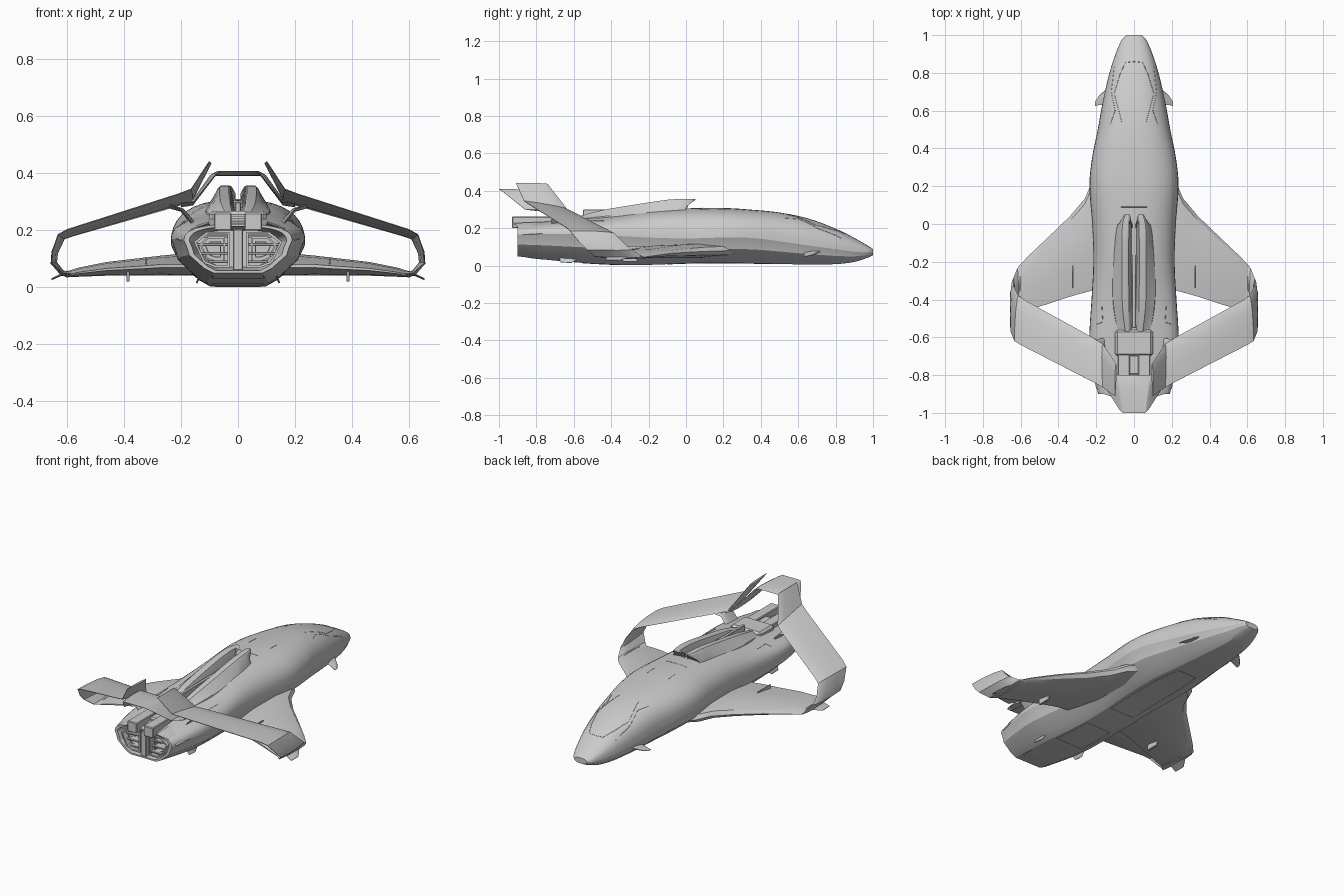
import bpy, bmesh, math
from mathutils import Vector
from mathutils.bvhtree import BVHTree

if "Cube" in bpy.data.objects:
    bpy.data.objects.remove(bpy.data.objects["Cube"])


def finish(name, bm, mirror=False, angle=30):
    bmesh.ops.recalc_face_normals(bm, faces=bm.faces)
    me = bpy.data.meshes.new(name)
    bm.to_mesh(me)
    bm.free()
    ob = bpy.data.objects.new(name, me)
    bpy.context.collection.objects.link(ob)
    if mirror:
        ob.modifiers.new("Mirror", 'MIRROR')
    bpy.ops.object.select_all(action='DESELECT')
    ob.select_set(True)
    bpy.context.view_layer.objects.active = ob
    bpy.ops.object.shade_smooth_by_angle(angle=math.radians(angle))
    return ob


def loft(name, rings, mirror=False, angle=30):
    """Skin closed rings of equal point count and cap both ends."""
    bm = bmesh.new()
    vs = [[bm.verts.new(p) for p in r] for r in rings]
    n = len(vs[0])
    for a, b in zip(vs, vs[1:]):
        for i in range(n):
            bm.faces.new((a[i], a[(i + 1) % n], b[(i + 1) % n], b[i]))
    bm.faces.new(vs[0])
    bm.faces.new(vs[-1])
    return finish(name, bm, mirror, angle)


def foil(name, stations, mirror=True):
    """Blade through (leading xyz, trailing xyz, thickness) stations."""
    prof = [(0, 0), (.06, .3), (.3, .5), (.65, .42), (1, .08),
            (1, -.08), (.65, -.42), (.3, -.5), (.06, -.3)]
    st = [(Vector(s[:3]), Vector(s[3:6]), s[6]) for s in stations]
    mids = [(a + b) / 2 for a, b, t in st]
    rings = []
    for i, (a, b, t) in enumerate(st):
        tang = mids[min(i + 1, len(st) - 1)] - mids[max(i - 1, 0)]
        nrm = (b - a).cross(tang).normalized()
        rings.append([a.lerp(b, u) + nrm * v * t for u, v in prof])
    return loft(name, rings, mirror)


def box(name, x, y, z, mirror=True, bevel=.004):
    bm = bmesh.new()
    bmesh.ops.create_cube(bm, size=1)
    for v in bm.verts:
        v.co = [r[0] + (c + .5) * (r[1] - r[0]) for c, r in zip(v.co, (x, y, z))]
    bmesh.ops.bevel(bm, geom=bm.edges[:], offset=bevel, segments=1, affect='EDGES')
    return finish(name, bm, mirror)


def smooth(table, steps):
    """Catmull-Rom interpolation of table rows."""
    out = []
    for i in range(len(table) - 1):
        p = [table[min(max(i + k, 0), len(table) - 1)] for k in (-1, 0, 1, 2)]
        for s in range(steps):
            t = s / steps
            out.append([b + .5 * t * (c - a + t * (2*a - 5*b + 4*c - d + t * (3*(b - c) + d - a)))
                        for a, b, c, d in zip(*p)])
    return out + [table[-1]]


# Fuselage: y, half width, belly z, crease z, top z
HULL = [(1.0, .042, .055, .07, .088), (.97, .068, .042, .07, .108), (.9, .098, .02, .074, .148),
        (.8, .13, .008, .088, .198), (.65, .165, .006, .108, .253), (.5, .192, .009, .13, .284),
        (.35, .222, .012, .148, .299), (.2, .236, .014, .15, .308), (0, .222, .012, .145, .306),
        (-.2, .215, .004, .15, .295), (-.4, .225, .006, .16, .268), (-.6, .236, .018, .168, .25),
        (-.75, .22, .032, .17, .238), (-.9, .19, .05, .165, .222)]


def section(y, w, zb, zm, zt):
    e = .8
    d = zm - zb
    half = [(w * math.cos(a) ** e, zm + (zt - zm) * math.sin(a) ** e)
            for a in [math.pi / 2 * (1 - k / 10) for k in range(1, 11)]]
    half += [(w * .94, zm - .22 * d), (w * .9, zm - .45 * d), (w * .62, zb + .14 * d), (w * .45, zb)]
    return ([(0, y, zt)] + [(x, y, z) for x, z in half] + [(0, y, zb)]
            + [(-x, y, z) for x, z in reversed(half)])


rings = [section(*r) for r in smooth(HULL, 4)]
# Recessed engine bay at the stern
for y, k in ((-.9, .9), (-.78, .84)):
    rings.append([(x * k, y, .14 + (z - .14) * k) for x, _, z in rings[-1]])
hull = loft("fuselage", rings, angle=24)

# Engine bay: rim frames, slats and keel post
box("engine_center_post", (-.018, .018), (-.9, -.76), (.058, .205), mirror=False)
for k in range(4):
    z = .085 + k * .03
    box("engine_slat", (.03, (.105, .13, .145, .12)[k]), (-.88 + .01 * k, -.76), (z, z + .01), bevel=.002)
for s, y in ((1, -.89), (.72, -.86), (.45, -.83)):
    hexa = [(.03, .195), (.11, .195), (.155, .16), (.12, .085), (.08, .07), (.03, .07)]
    cx, cz = .085, .135

    def ring(y, k):
        return [(cx + (x - cx) * s * k, y, cz + (z - cz) * s * k) for x, z in hexa]
    bm = bmesh.new()
    loops = [[bm.verts.new(p) for p in r] for r in
             (ring(y, 1), ring(y, .86), ring(-.77, .86), ring(-.77, 1))]
    for a, b in zip(loops, loops[1:] + loops[:1]):
        for i in range(6):
            bm.faces.new((a[i], a[(i + 1) % 6], b[(i + 1) % 6], b[i]))
    finish("engine_nozzle", bm, True)

# Stern plates and exhaust deck
box("exhaust_block", (.022, .085), (-.93, -.6), (.2, .262))
box("deck_bridge", (-.1, .1), (-.7, -.56), (.2, .268), mirror=False, bevel=.012)
box("deck_step", (-.06, .06), (-.8, -.69), (.2, .25), mirror=False, bevel=.008)
foil("stern_side_plate", [(.1, -.7, .225, .1, -.92, .225, .016), (.17, -.7, .205, .16, -.9, .205, .016),
                          (.225, -.68, .168, .2, -.87, .165, .012)])
foil("stern_lower_plate", [(0, -.7, .035, 0, -.88, .05, .016), (.09, -.7, .035, .085, -.88, .05, .016),
                           (.16, -.68, .085, .14, -.86, .09, .014)])

# Twin dorsal pods: y, inner x, outer top x, outer base x, top z
PODS = [(.05, .022, .052, .07, .357), (0, .026, .066, .098, .357), (-.1, .028, .07, .112, .352),
        (-.3, .028, .07, .122, .322), (-.45, .026, .066, .115, .296), (-.58, .022, .05, .09, .262)]
pod_rings = []
for i, (y, xi, xt, xo, zt) in enumerate(smooth(PODS, 3)):
    zb = .235 if y < 0 else .235 + y * 1.6
    zmid = zb + (zt - zb) * .45
    lean = .05 if y > .02 else 0
    pod_rings.append([(.008, y - lean, zb), (.01, y - lean, zmid), (xi, y, zt - .003), (xi + .006, y, zt),
                      (xt - .006, y, zt), (xt, y, zt - .006), (xo * .92, y - lean / 2, zmid),
                      (xo, y - lean, zb)])
loft("dorsal_pod", pod_rings, True, 20)
box("pod_spine_channel", (-.01, .01), (-.55, .03), (.25, .3), mirror=False, bevel=.003)

# Lower wings
foil("lower_wing", [(.12, .33, .08, .12, -.34, .075, .075), (.22, .23, .08, .22, -.352, .075, .075),
                    (.26, .135, .078, .27, -.365, .075, .07), (.34, .04, .073, .34, -.385, .07, .062),
                    (.46, -.075, .066, .46, -.425, .063, .048), (.56, -.17, .054, .55, -.45, .052, .032),
                    (.612, -.225, .045, .59, -.46, .045, .02)])
# Swept ring: tip panel, upper band, upturned fin
foil("ring_band", [(.58, -.2, .046, .575, -.45, .045, .02), (.618, -.235, .05, .615, -.49, .05, .02),
                   (.64, -.29, .085, .655, -.53, .085, .02), (.637, -.33, .12, .652, -.57, .125, .02),
                   (.612, -.38, .172, .632, -.62, .185, .02), (.575, -.405, .185, .6, -.64, .203, .02),
                   (.22, -.6, .285, .21, -.84, .328, .018), (.165, -.635, .302, .165, -.865, .345, .017),
                   (.095, -.74, .437, .1, -.91, .442, .01)])
foil("tail_bridge", [(-x, a, z, -x2, b, z2, .014) for x, a, z, x2, b, z2 in
                     ((.2, -.62, .285, .2, -.81, .295), (.165, -.65, .29, .155, -.86, .3),
                      (.1, -.79, .385, .075, -.985, .4), (.085, -.8, .395, .06, -1.0, .408))]
     + [(x, a, z, x2, b, z2, .014) for x, a, z, x2, b, z2 in
        ((.085, -.8, .395, .06, -1.0, .408), (.1, -.79, .385, .075, -.985, .4),
         (.165, -.65, .29, .155, -.86, .3), (.2, -.62, .285, .2, -.81, .295))], mirror=False)
foil("ring_strut", [(.235, -.6, .28, .24, -.72, .29, .014), (.195, -.61, .27, .2, -.72, .275, .014),
                    (.14, -.6, .21, .14, -.72, .2, .014)])

# Small fins, skids and nose canards
foil("tip_winglet", [(.6, -.27, .055, .6, -.42, .055, .01), (.655, -.36, .028, .655, -.43, .028, .006)])
foil("nose_canard", [(.14, .72, .075, .14, .635, .075, .012), (.185, .68, .058, .185, .63, .058, .008),
                     (.205, .65, .05, .205, .625, .05, .004)])
foil("belly_fin", [(.13, -.56, .05, .13, -.68, .05, .01), (.145, -.61, .015, .145, -.67, .018, .006)])
box("wing_skid", (.38, .392), (-.34, -.26), (.02, .06), bevel=.003)
box("wing_slot", (.32, .325), (-.34, -.22), (.06, .106), bevel=.001)

# Panel seams draped over the fuselage
tree = BVHTree.FromObject(hull, bpy.context.evaluated_depsgraph_get())


def seam(name, pts, below=False):
    cu = bpy.data.curves.new(name, 'CURVE')
    cu.dimensions = '3D'
    cu.bevel_depth = .0018
    cu.bevel_resolution = 0
    for sx in (1, -1):
        path = []
        for a, b in zip(pts, pts[1:]):
            for k in range(8):
                p = Vector(a).lerp(Vector(b), k / 7)
                hit = tree.ray_cast(Vector((p.x * sx, p.y, -1 if below else 1)),
                                    Vector((0, 0, 1 if below else -1)))[0]
                if hit:
                    path.append(hit)
        sp = cu.splines.new('POLY')
        sp.points.add(len(path) - 1)
        for q, h in zip(sp.points, path):
            q.co = (*h, 1)
    bpy.context.collection.objects.link(bpy.data.objects.new(name, cu))


seam("canopy_seam", [(0, .86), (.045, .855), (.075, .79), (.105, .69), (.08, .6), (.065, .54)])
seam("canopy_side_seam", [(.105, .83), (.12, .7), (.1, .6), (.125, .53)])
seam("spine_seam", [(.07, .27), (.07, .2)])
seam("pod_front_seam", [(.07, .09), (0, .09)])
seam("side_panel_seam", [(.17, -.43), (.165, -.52), (.195, -.53)])
seam("belly_hatch_seam", [(0, .45), (.06, .45), (.08, .3), (.08, -.1), (0, -.1)], True)
seam("belly_rear_seam", [(0, -.3), (.08, -.3), (.09, -.55), (0, -.55)], True)
